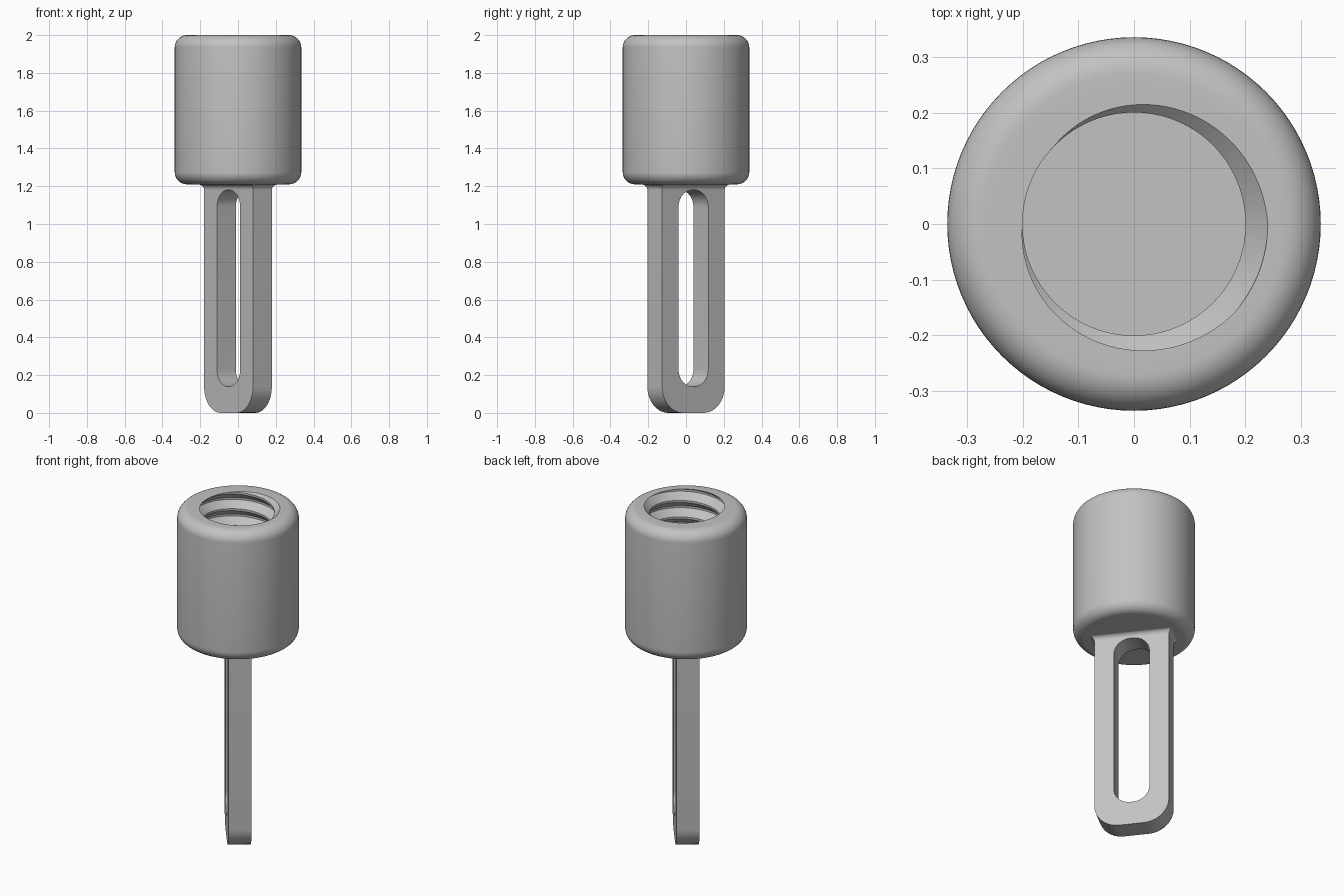
import bpy
import bmesh
from math import radians, sin, cos, pi, tau

if "Cube" in bpy.data.objects:
    bpy.data.objects.remove(bpy.data.objects["Cube"])

GREY = (0.54, 0.54, 0.54, 1)
metal = bpy.data.materials.new("grey metal")
metal.use_nodes = True
metal.diffuse_color = GREY
metal.node_tree.nodes["Principled BSDF"].inputs["Base Color"].default_value = GREY

TURN = radians(-52)          # blade direction about the vertical
HALF_W, HALF_T = 0.21, 0.0635
TOP, BASE = 2.0, 1.21
MAJOR, MINOR, PITCH = 0.24, 0.2, 0.1
THREAD_END, FLOOR = 1.4, 1.3
STEPS = 96


def activate(obj):
    bpy.ops.object.select_all(action="DESELECT")
    obj.select_set(True)
    bpy.context.view_layer.objects.active = obj


def finish(bm, name):
    bmesh.ops.remove_doubles(bm, verts=bm.verts, dist=1e-5)
    bmesh.ops.dissolve_degenerate(bm, edges=bm.edges, dist=1e-5)
    bmesh.ops.recalc_face_normals(bm, faces=bm.faces)
    mesh = bpy.data.meshes.new(name)
    bm.to_mesh(mesh)
    bm.free()
    mesh.materials.append(metal)
    obj = bpy.data.objects.new(name, mesh)
    bpy.context.collection.objects.link(obj)
    activate(obj)
    bpy.ops.object.shade_smooth_by_angle(angle=radians(30))
    return obj


def arc(cx, cz, r, start, end, n=10):
    angles = [radians(start + (end - start) * i / n) for i in range(n + 1)]
    return [(cx + r * cos(a), cz + r * sin(a)) for a in angles]


# Threaded socket: one column of points per angle, from base to floor
CREST = [(0, MAJOR), (0.12, MAJOR), (0.5, MINOR), (0.62, MINOR), (1, MAJOR)]


def thread_radius(phase):
    phase %= 1
    for (a, ra), (b, rb) in zip(CREST, CREST[1:]):
        if phase <= b:
            return ra + (rb - ra) * (phase - a) / (b - a)


def socket_column(angle):
    fillet = 0.065
    R = 0.335
    points = [(0, BASE)]
    points += arc(R - fillet, BASE + fillet, fillet, -90, 0)
    points += arc(R - fillet, TOP - fillet, fillet, 0, 90)
    points.append((MAJOR, TOP))
    turns = round((TOP - THREAD_END) / PITCH)
    for k in range(turns, -2, -1):
        for t, _ in reversed(CREST[:-1]):
            z = THREAD_END + PITCH * (k + t + angle / tau)
            z = min(TOP, max(THREAD_END, z))
            phase = (z - THREAD_END) / PITCH - angle / tau
            points.append((thread_radius(phase + 1e-7), z))
    points += [(MINOR, THREAD_END), (MINOR, FLOOR), (0, FLOOR)]
    return points


bm = bmesh.new()
columns = []
for i in range(STEPS + 1):
    a = tau * i / STEPS
    columns.append([bm.verts.new((r * cos(a), r * sin(a), z))
                    for r, z in socket_column(a)])
for left, right in zip(columns, columns[1:]):
    for j in range(len(left) - 1):
        bm.faces.new((left[j], right[j], right[j + 1], left[j + 1]))
finish(bm, "threaded_socket")

# Slotted blade: filled outline with a rounded slot
corner, slot_w, slot_r = 0.14, 0.1, 0.092
outline = (arc(corner - HALF_W, corner, corner, 180, 270)
           + arc(HALF_W - corner, corner, corner, 270, 360)
           + [(HALF_W, BASE + 0.02), (-HALF_W, BASE + 0.02)])
low, high, inset = 0.14 + slot_r, 1.18 - slot_r, slot_w - slot_r
slot = (arc(-inset, low, slot_r, 180, 270) + arc(inset, low, slot_r, 270, 360)
        + arc(inset, high, slot_r, 0, 90) + arc(-inset, high, slot_r, 90, 180))

curve = bpy.data.curves.new("slotted_blade", "CURVE")
curve.dimensions = "2D"
curve.fill_mode = "BOTH"
curve.extrude = HALF_T
for loop in (outline, slot):
    spline = curve.splines.new("POLY")
    spline.points.add(len(loop) - 1)
    for point, (x, y) in zip(spline.points, loop):
        point.co = (x, y, 0, 1)
    spline.use_cyclic_u = True
curve.materials.append(metal)
blade = bpy.data.objects.new("slotted_blade", curve)
blade.rotation_euler = (pi / 2, 0, TURN)
bpy.context.collection.objects.link(blade)
activate(blade)
bpy.ops.object.convert(target="MESH")
blade = bpy.context.object
bm = bmesh.new()
bm.from_mesh(blade.data)
bmesh.ops.remove_doubles(bm, verts=bm.verts, dist=1e-5)
bmesh.ops.recalc_face_normals(bm, faces=bm.faces)
bm.to_mesh(blade.data)
bm.free()
bpy.ops.object.shade_smooth_by_angle(angle=radians(30))

# Fillet flaring from the blade into the socket base
bm = bmesh.new()
flare = 0.03
rings = []
for offset, z in arc(flare, BASE - flare, flare, 180, 90, 6):
    w, t = HALF_W + offset, HALF_T + offset
    rings.append([bm.verts.new((x, y, z + 0.002))
                  for x, y in ((-w, -t), (w, -t), (w, t), (-w, t))])
for lower, upper in zip(rings, rings[1:]):
    for j in range(4):
        k = (j + 1) % 4
        bm.faces.new((lower[j], lower[k], upper[k], upper[j]))
bm.faces.new(rings[0])
bm.faces.new(rings[-1])
fillet = finish(bm, "blade_fillet")
fillet.rotation_euler.z = TURN
